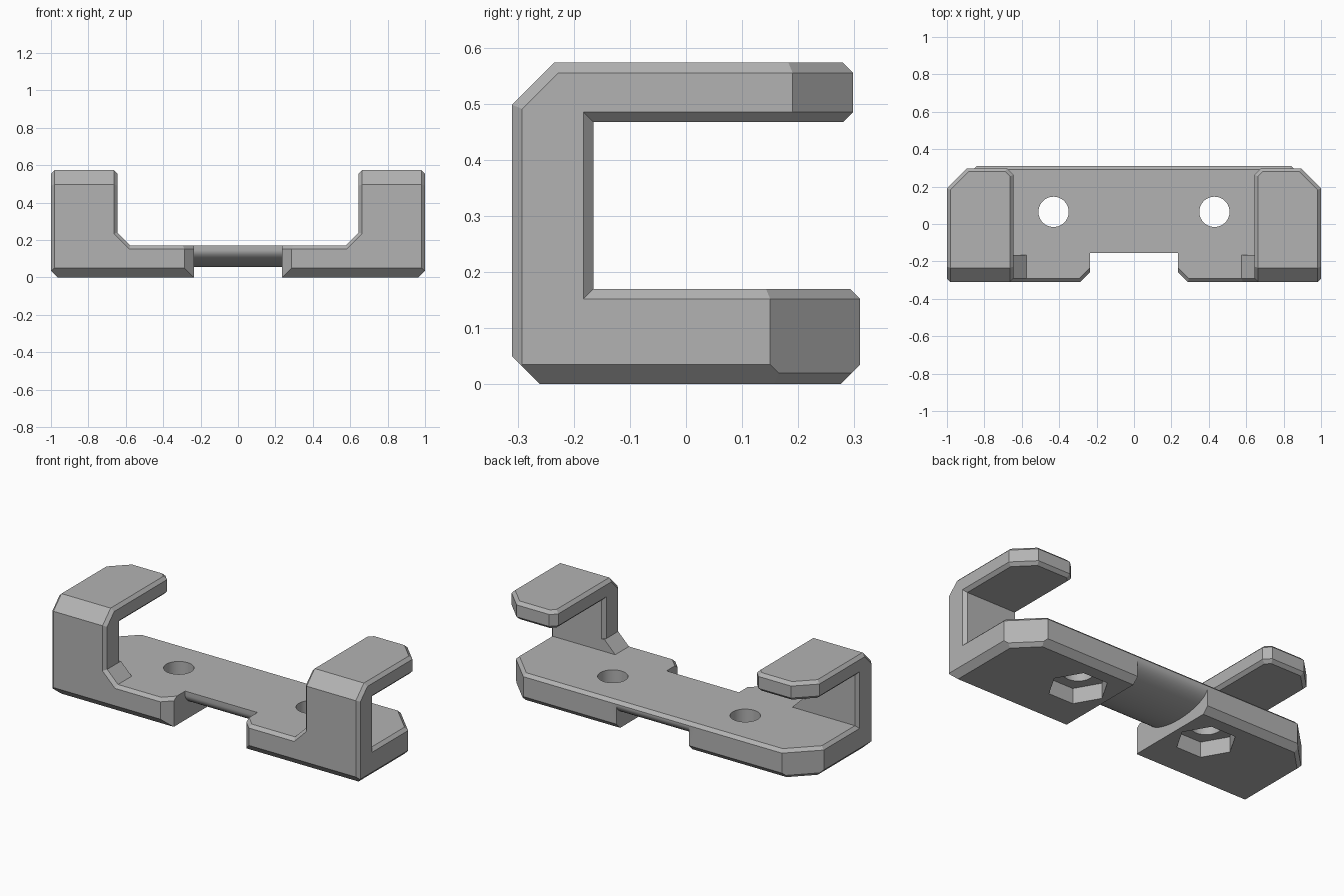
import bpy, bmesh, math
from mathutils import Vector

if "Cube" in bpy.data.objects:
    bpy.data.objects.remove(bpy.data.objects["Cube"])

BEV = 0.018          # small edge chamfer
D = math.sqrt(0.5)   # component of a diagonal direction

grey = bpy.data.materials.new("plain_grey")
grey.use_nodes = True
colour = (0.45, 0.45, 0.45, 1)
grey.diffuse_color = colour
grey.node_tree.nodes["Principled BSDF"].inputs["Base Color"].default_value = colour


def finish(name, bm, side=1):
    """Turn a bmesh into an object, mirrored in x when side is -1."""
    for v in bm.verts:
        v.co.x *= side
    bmesh.ops.recalc_face_normals(bm, faces=bm.faces)
    mesh = bpy.data.meshes.new(name)
    bm.to_mesh(mesh)
    bm.free()
    mesh.materials.append(grey)
    obj = bpy.data.objects.new(name, mesh)
    bpy.context.collection.objects.link(obj)
    return obj


def block(name, lo, hi, cuts, side):
    """Box whose edges are chamfered by planes: (normal, depth)."""
    bm = bmesh.new()
    bmesh.ops.create_cube(bm, size=1)
    for v in bm.verts:
        v.co = [h if c > 0 else l for c, l, h in zip(v.co, lo, hi)]
    for normal, depth in cuts:
        n = Vector(normal)
        reach = max(n.dot(v.co) for v in bm.verts) - depth
        cut = bmesh.ops.bisect_plane(
            bm, geom=bm.verts[:] + bm.edges[:] + bm.faces[:], dist=1e-6,
            plane_co=n * reach / n.length_squared, plane_no=n, clear_outer=True)
        edges = [e for e in cut["geom_cut"] if isinstance(e, bmesh.types.BMEdge)]
        bmesh.ops.contextual_create(bm, geom=edges)
    return finish(name, bm, side)


def prism(name, centre, radius, sides, z0, z1):
    """Upright prism with a corner on the x axis."""
    bm = bmesh.new()
    ring = [bm.verts.new((centre[0] + radius * math.cos(a), centre[1] + radius * math.sin(a), z0))
            for a in (2 * math.pi * i / sides for i in range(sides))]
    face = bm.faces.new(ring)
    up = bmesh.ops.extrude_face_region(bm, geom=[face])["geom"]
    bmesh.ops.translate(bm, vec=(0, 0, z1 - z0),
                        verts=[v for v in up if isinstance(v, bmesh.types.BMVert)])
    return finish(name, bm)


def centre_bar():
    """Bar between the feet with a rounded underside."""
    front, back, top, mid, low = -0.155, 0.31, 0.17, 0.145, 0.055
    cy, ry = (front + back) / 2, (back - front) / 2
    pts = [(front, top)]
    for i in range(25):
        a = math.pi * i / 24
        pts.append((cy - ry * math.cos(a), mid - (mid - low) * math.sin(a)))
    pts += [(back, top - BEV), (back - BEV, top)]
    bm = bmesh.new()
    face = bm.faces.new([bm.verts.new((-0.27, y, z)) for y, z in pts])
    up = bmesh.ops.extrude_face_region(bm, geom=[face])["geom"]
    bmesh.ops.translate(bm, vec=(0.54, 0, 0),
                        verts=[v for v in up if isinstance(v, bmesh.types.BMVert)])
    return finish("bracket_body", bm)


def combine(body, other, operation):
    mod = body.modifiers.new(operation, 'BOOLEAN')
    mod.operation, mod.solver, mod.object = operation, 'EXACT', other
    bpy.context.view_layer.objects.active = body
    bpy.ops.object.modifier_apply(modifier=mod.name)
    bpy.data.objects.remove(other)


# Chamfers shared by the top of the post and the top of the arm
hook_top = [((0, -1, 1), 0.075), ((1, -1, 0), BEV), ((-1, -1, 0), BEV),
            ((1, 0, 1), BEV), ((-1, 0, 1), BEV),
            ((1, -D, D), BEV), ((-1, -D, D), BEV)]

body = centre_bar()
for side, label in ((1, "left"), (-1, "right")):
    # Foot plate
    foot = block(label + "_foot", (0.235, -0.31, 0), (1, 0.31, 0.17), [
        ((1, 1, 0), 0.16), ((-1, -1, 0), 0.052), ((1, -1, 0), BEV),
        ((0, -1, -1), 0.05), ((1, 0, -1), 0.035), ((0, 1, -1), 0.035), ((D, D, -1), 0.02),
        ((0, 1, 1), BEV), ((1, 0, 1), BEV), ((D, D, 1), BEV),
        ((0, -1, 1), BEV), ((-D, -D, 1), BEV)], side)
    # Upright post
    post = block(label + "_post", (0.645, -0.31, 0.06), (1, -0.165, 0.573),
                 hook_top + [((1, 1, 0), BEV), ((-1, 1, 0), BEV)], side)
    # Upper arm reaching back
    arm = block(label + "_arm", (0.645, -0.31, 0.467), (1, 0.298, 0.573),
                [((1, 1, 0), 0.108), ((-1, 1, 0), 0.035)] + hook_top + [
                ((0, 1, 1), BEV), ((D, D, 1), BEV), ((-D, D, 1), BEV),
                ((1, 0, -1), BEV), ((-1, 0, -1), BEV), ((0, 1, -1), BEV),
                ((D, D, -1), BEV), ((-D, D, -1), BEV)], side)
    # Sloped gusset between post and foot
    gusset = block(label + "_gusset", (0.557, -0.31, 0.152), (0.75, -0.165, 0.24),
                   [((-1, 0, 1), 0.088), ((-D, -1, D), BEV)], side)
    for part in (foot, post, arm, gusset):
        combine(body, part, 'UNION')

# Screw holes with hexagonal nut pockets underneath
for side in (1, -1):
    spot = (0.43 * side, 0.065)
    combine(body, prism("screw_hole", spot, 0.081, 40, -0.1, 0.3), 'DIFFERENCE')
    combine(body, prism("nut_pocket", spot, 0.16, 6, -0.1, 0.09), 'DIFFERENCE')

# Smooth only the rounded surfaces
bpy.ops.object.select_all(action='DESELECT')
body.select_set(True)
bpy.context.view_layer.objects.active = body
bpy.ops.object.shade_smooth_by_angle(angle=math.radians(20))
